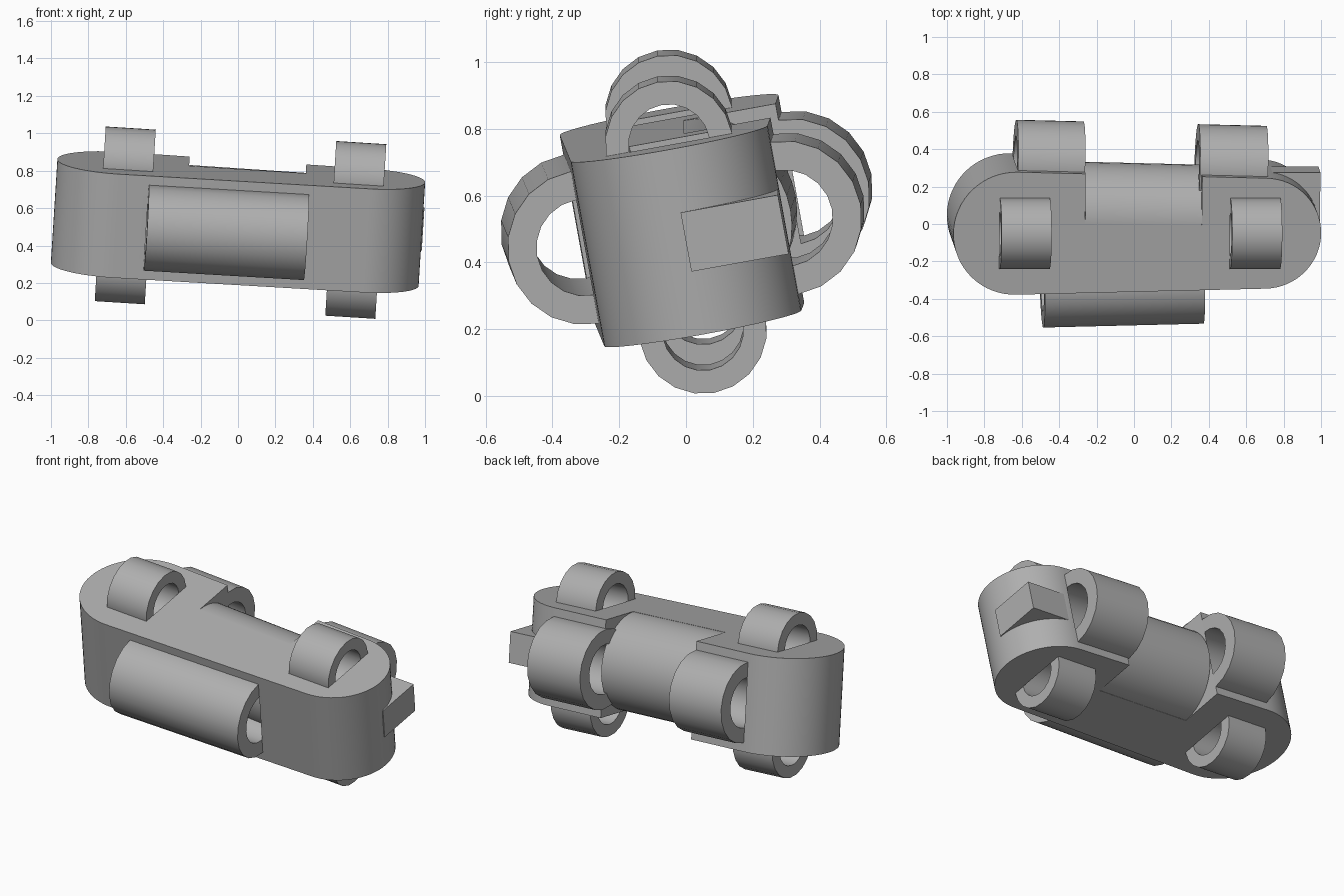
import bpy, bmesh, math
from mathutils import Matrix, Vector

if "Cube" in bpy.data.objects:
    bpy.data.objects.remove(bpy.data.objects["Cube"], do_unlink=True)

grey = bpy.data.materials.new("plain_grey")
grey.use_nodes = True
colour = (0.43, 0.43, 0.43, 1)
grey.diffuse_color = colour
grey.node_tree.nodes["Principled BSDF"].inputs["Base Color"].default_value = colour

# The whole link leans back and dips towards its left end
POSE = Matrix.Translation((0, 0, 0.523)) @ Matrix.Rotation(0.063, 4, 'Y') @ Matrix.Rotation(0.18, 4, 'X')

X0, X1 = -0.652, 0.685      # centres of the rounded ends
R0, R1 = 0.333, 0.30        # radii of the rounded ends
HALF = 0.282                # half height of the body
TAPER = math.asin((R0 - R1) / (X1 - X0))


def side(x):
    """Half thickness of the body at x."""
    return R0 + (R1 - R0) * (x - X0) / (X1 - X0)


def finish(name, bm, smooth=True):
    bmesh.ops.recalc_face_normals(bm, faces=bm.faces)
    mesh = bpy.data.meshes.new(name)
    bm.to_mesh(mesh)
    bm.free()
    mesh.transform(POSE)
    mesh.materials.append(grey)
    obj = bpy.data.objects.new(name, mesh)
    bpy.context.collection.objects.link(obj)
    if smooth:
        shade(obj)
    return obj


def shade(obj):
    bpy.ops.object.select_all(action='DESELECT')
    obj.select_set(True)
    bpy.context.view_layer.objects.active = obj
    bpy.ops.object.shade_smooth_by_angle(angle=math.radians(32))


def prism(name, outline, depth):
    """Extrude an XY outline evenly up and down."""
    bm = bmesh.new()
    face = bm.faces.new([bm.verts.new((x, y, -depth)) for x, y in outline])
    new = bmesh.ops.extrude_face_region(bm, geom=[face])["geom"]
    verts = [g for g in new if isinstance(g, bmesh.types.BMVert)]
    bmesh.ops.translate(bm, verts=verts, vec=(0, 0, 2 * depth))
    return finish(name, bm, False)


def block(name, low, high):
    outline = [(low[0], low[1]), (high[0], low[1]), (high[0], high[1]), (low[0], high[1])]
    return prism(name, outline, high[2])


def sleeve(name, x0, x1, y, z, outer, inner=0, yaw=0, segments=20):
    """Tube or solid rod lying along X."""
    bm = bmesh.new()
    place = Matrix.Translation(((x0 + x1) / 2, y, z)) @ Matrix.Rotation(yaw, 4, 'Z')
    radii = [outer, inner] if inner else [outer]
    half = (x1 - x0) / 2
    loops = []
    for r in radii:
        for x in (-half, half):
            ring = []
            for i in range(segments):
                a = math.tau * i / segments
                ring.append(bm.verts.new(place @ Vector((x, r * math.cos(a), r * math.sin(a)))))
            loops.append(ring)
    if inner:
        pairs = [(0, 1), (1, 3), (3, 2), (2, 0)]
    else:
        pairs = [(0, 1)]
        bm.faces.new(loops[0])
        bm.faces.new(loops[1])
    for a, b in pairs:
        for i in range(segments):
            j = (i + 1) % segments
            bm.faces.new((loops[a][i], loops[a][j], loops[b][j], loops[b][i]))
    return finish(name, bm)


def cut(target, cutter):
    cutter.hide_render = True
    mod = target.modifiers.new("cut", 'BOOLEAN')
    mod.operation = 'DIFFERENCE'
    mod.solver = 'EXACT'
    mod.object = cutter
    bpy.context.view_layer.update()
    bpy.ops.object.select_all(action='DESELECT')
    target.select_set(True)
    bpy.context.view_layer.objects.active = target
    bpy.ops.object.modifier_apply(modifier=mod.name)
    bpy.data.objects.remove(cutter, do_unlink=True)


# Body: tapered slab with rounded ends
outline = []
STEPS = 32
for cx, r, start, sweep in ((X1, R1, -math.pi / 2 + TAPER, math.pi - 2 * TAPER),
                            (X0, R0, math.pi / 2 - TAPER, math.pi + 2 * TAPER)):
    for i in range(STEPS + 1):
        a = start + sweep * i / STEPS
        outline.append((cx + r * math.cos(a), r * math.sin(a)))
body = prism("body", outline, HALF)

# Notch in the back, filled by a rounded knuckle
NOTCH = (-0.28, 0.345)
cut(body, block("notch_cutter", (NOTCH[0], 0.045, 0), (NOTCH[1], 0.6, 0.5)))
sleeve("back_knuckle", NOTCH[0], NOTCH[1], 0.045, 0, HALF - 0.001, yaw=-TAPER, segments=40)

# Sleeves: name, x range, y, z, outer radius, bore radius, yaw
sleeves = [("front_sleeve", -0.488, 0.37, -side(-0.06), 0, 0.232, 0.145, TAPER)]
for label, x0, x1 in (("right", -0.64, -0.28), ("left", 0.335, 0.70)):
    sleeves.append(("back_sleeve_" + label, x0, x1, side((x0 + x1) / 2), 0, 0.232, 0.145, -TAPER))
for label, x0, x1 in (("right", -0.738, -0.47), ("left", 0.497, 0.765)):
    for level, sign in (("top", 1), ("bottom", -1)):
        sleeves.append((f"{level}_sleeve_{label}", x0, x1, 0, sign * HALF, 0.192, 0.122, 0))

for name, x0, x1, y, z, outer, inner, yaw in sleeves:
    cut(body, sleeve("bore_cutter", x0, x1, y, z, inner + 0.004, yaw=yaw))
    sleeve(name, x0, x1, y, z, outer, inner, yaw)
shade(body)

# Square stop on the back corner of the left end
block("corner_stop", (0.72, 0.0, 0), (0.99, side(0.85), 0.09))
